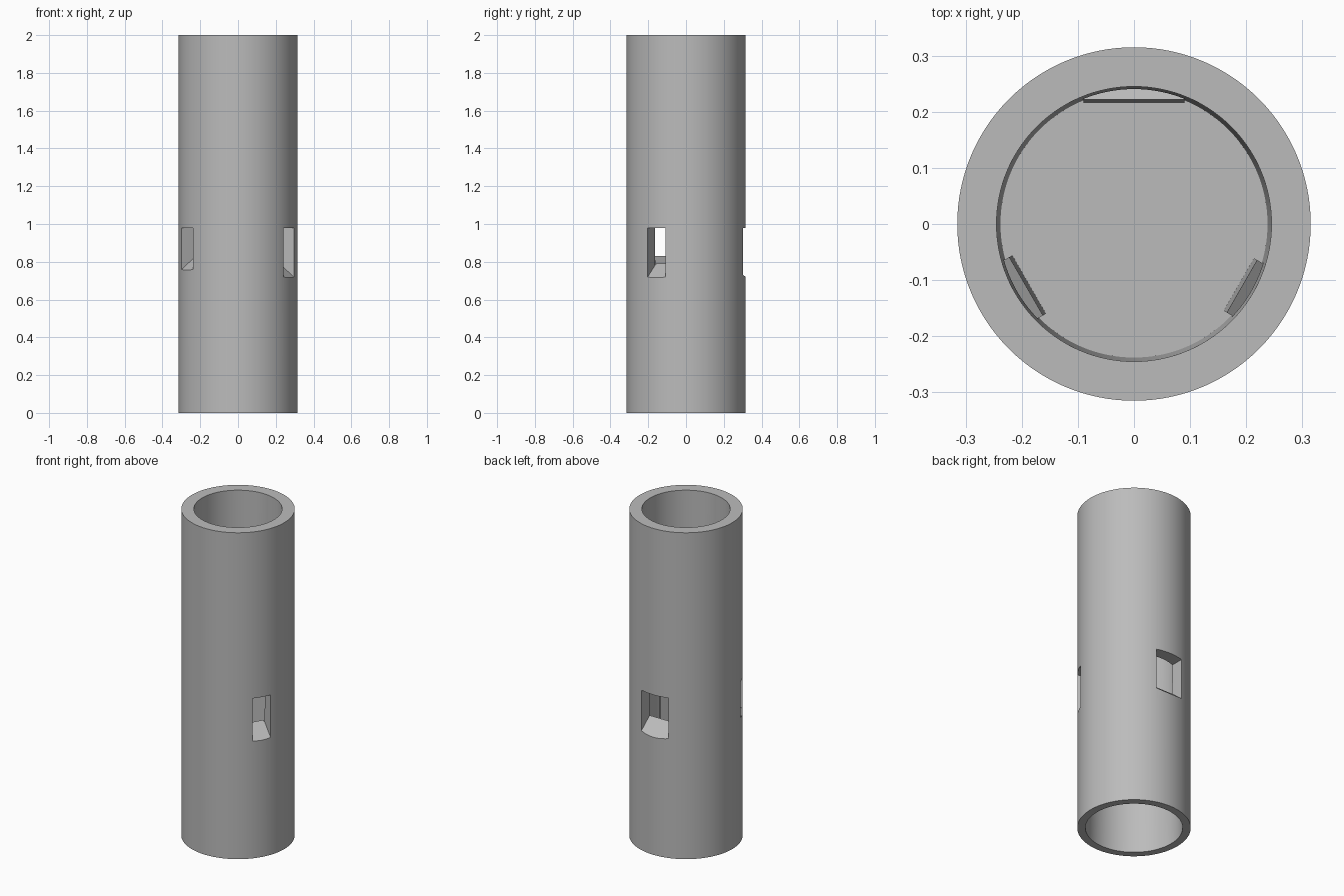
import bpy, bmesh
from math import radians, cos, sin

cube = bpy.data.objects.get("Cube")
if cube:
    bpy.data.objects.remove(cube, do_unlink=True)

grey = bpy.data.materials.new("plain_grey")
grey.use_nodes = True
colour = (0.5, 0.5, 0.5, 1)
grey.diffuse_color = colour
grey.node_tree.nodes["Principled BSDF"].inputs["Base Color"].default_value = colour

HEIGHT, OUTER = 2.0, 0.315
FLOOR, UNDERSIDE = 0.42, 0.35
SEGMENTS = 128


def finish(name, bm):
    bmesh.ops.recalc_face_normals(bm, faces=bm.faces)
    mesh = bpy.data.meshes.new(name)
    bm.to_mesh(mesh)
    bm.free()
    mesh.materials.append(grey)
    obj = bpy.data.objects.new(name, mesh)
    bpy.context.collection.objects.link(obj)
    return obj


def cone(name, r_low, r_high, z_low, z_high):
    bm = bmesh.new()
    bmesh.ops.create_cone(bm, cap_ends=True, segments=SEGMENTS, radius1=r_low,
                          radius2=r_high, depth=z_high - z_low)
    bmesh.ops.translate(bm, verts=bm.verts, vec=(0, 0, (z_low + z_high) / 2))
    return finish(name, bm)


def radial_prism(name, profile, half_width, angle):
    """Extrude a (radius, z) profile sideways, facing the given angle."""
    c, s = cos(radians(angle)), sin(radians(angle))
    bm = bmesh.new()
    sides = [[bm.verts.new((r * c - t * s, r * s + t * c, z)) for r, z in profile]
             for t in (-half_width, half_width)]
    bm.faces.new(sides[0])
    bm.faces.new(reversed(sides[1]))
    n = len(profile)
    for i in range(n):
        j = (i + 1) % n
        bm.faces.new((sides[0][i], sides[1][i], sides[1][j], sides[0][j]))
    return finish(name, bm)


def subtract(target, cutter):
    mod = target.modifiers.new("cut", "BOOLEAN")
    mod.operation = "DIFFERENCE"
    mod.solver = "EXACT"
    mod.object = cutter
    bpy.context.view_layer.objects.active = target
    bpy.ops.object.modifier_apply(modifier=mod.name)
    bpy.data.objects.remove(cutter, do_unlink=True)


# Outer body, tapered upper bore and wider lower socket
tube = cone("tube_body", OUTER, OUTER, 0, HEIGHT)
bore = cone("bore_cutter", 0.238, 0.245, FLOOR, HEIGHT + 0.001)
socket = cone("socket_cutter", 0.27, 0.265, -0.001, UNDERSIDE)

# Three side windows: angle, half width, height of the inner lip
windows = [(90, 0.091, 0.795), (210, 0.061, 0.83), (330, 0.055, 0.79)]
LIP, TOP, FAR, SLOPE = 0.222, 0.98, 0.4, 0.8

# Flat lips are left standing inside the bore below each window
for angle, half, lip_z in windows:
    lip = [(0.215, FLOOR - 0.05), (LIP, lip_z), (LIP, 0.9), (FAR, 0.9), (FAR, FLOOR - 0.05)]
    subtract(bore, radial_prism("lip_shape", lip, half - 0.001, angle))

subtract(tube, bore)
subtract(tube, socket)

# Window openings with sills falling outwards
for angle, half, lip_z in windows:
    opening = [(0.17, lip_z), (LIP, lip_z), (FAR, lip_z - SLOPE * (FAR - LIP)),
               (FAR, TOP), (0.17, TOP)]
    subtract(tube, radial_prism("window_cutter", opening, half, angle))

bpy.ops.object.select_all(action="DESELECT")
tube.select_set(True)
bpy.context.view_layer.objects.active = tube
bpy.ops.object.shade_smooth_by_angle(angle=radians(25))
